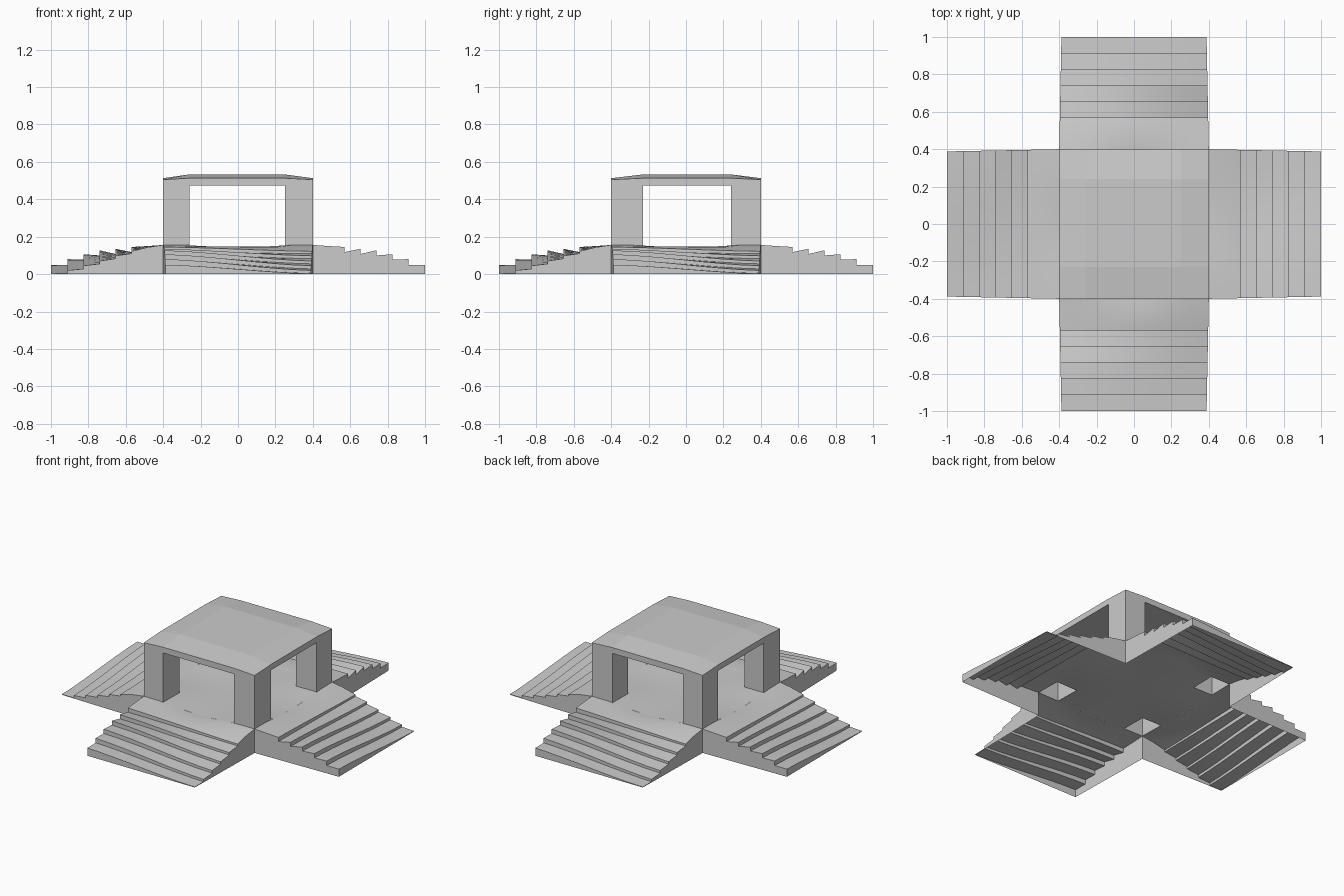
import bpy, bmesh
from math import pi
from mathutils import Matrix

if "Cube" in bpy.data.objects:
    bpy.data.objects.remove(bpy.data.objects["Cube"])

XI, YI = (-0.26, 0.25), (-0.23, 0.24)      # inner pillar faces
XS = [-0.4, XI[0], -0.13, 0, 0.13, XI[1], 0.4]
YS = [-0.4, YI[0], -0.12, 0, 0.12, YI[1], 0.4]
CEIL = 0.475


def smooth(t):
    t = max(0, min(1, t))
    return t * t * (3 - 2 * t)


def floor_z(x, y):
    return 0.139 + 0.017 * smooth(abs(x) / 0.32) * smooth(abs(y) / 0.32)


def roof_z(x, y):
    ex, ey = abs(x) > 0.39, abs(y) > 0.39
    return 0.505 if ex and ey else 0.513 if ex or ey else 0.533


def finish(name, bm, angle=None):
    bmesh.ops.remove_doubles(bm, verts=bm.verts, dist=1e-5)
    mesh = bpy.data.meshes.new(name)
    bm.to_mesh(mesh)
    bm.free()
    obj = bpy.data.objects.new(name, mesh)
    bpy.context.collection.objects.link(obj)
    if angle:
        bpy.ops.object.select_all(action='DESELECT')
        obj.select_set(True)
        bpy.context.view_layer.objects.active = obj
        bpy.ops.object.shade_smooth_by_angle(angle=angle)
    return obj


def face(bm, pts):
    return bm.faces.new([bm.verts.new(p) for p in pts])


def sheet(bm, xs, ys, zf, holes=False, flip=False):
    for i in range(len(xs) - 1):
        for j in range(len(ys) - 1):
            if holes and i in (0, len(xs) - 2) and j in (0, len(ys) - 2):
                continue
            q = [(xs[i], ys[j]), (xs[i + 1], ys[j]),
                 (xs[i + 1], ys[j + 1]), (xs[i], ys[j + 1])]
            if flip:
                q.reverse()
            face(bm, [(x, y, zf(x, y)) for x, y in q])


# dished floor with open squares under the pillars
bm = bmesh.new()
sheet(bm, XS, YS, floor_z, holes=True)
finish("floor", bm, 0.4)

# hollow corner pillars
for sx, xi, xn in ((-0.4, XI[0], "left"), (0.4, XI[1], "right")):
    for sy, yi, yn in ((-0.4, YI[0], "front"), (0.4, YI[1], "back")):
        bm = bmesh.new()
        x0, x1, y0, y1 = min(sx, xi), max(sx, xi), min(sy, yi), max(sy, yi)
        c = [(x0, y0), (x1, y0), (x1, y1), (x0, y1)]
        for k in range(4):
            a, b = c[k], c[(k + 1) % 4]
            face(bm, [(*a, floor_z(*a)), (*b, floor_z(*b)),
                      (*b, CEIL), (*a, CEIL)])
        finish(f"{yn}_{xn}_pillar", bm)

# gently domed roof, fascia and ceiling
bm = bmesh.new()
rx = [-0.4, XI[0], XI[1], 0.4]
ry = [-0.4, YI[0], YI[1], 0.4]
sheet(bm, rx, ry, roof_z)
sheet(bm, rx, ry, lambda x, y: CEIL, holes=True, flip=True)
ring = ([(x, -0.4) for x in rx] + [(0.4, y) for y in ry[1:]]
        + [(x, 0.4) for x in rx[-2::-1]] + [(-0.4, y) for y in ry[-2::-1]])
for a, b in zip(ring, ring[1:]):
    face(bm, [(*a, CEIL), (*b, CEIL), (*b, roof_z(*b)), (*a, roof_z(*a))])
finish("roof", bm)

# twisted stairs: distance from centre, height at the high side, at the low side
EDGES = [1.0, 0.912, 0.826, 0.74, 0.655, 0.57]
LIP_HI = [0.05, 0.08, 0.106, 0.127, 0.135, 0.145]
END_HI = [0.05, 0.078, 0.1, 0.108, 0.118]
LIP_LO = [0.003, 0.02, 0.045, 0.07, 0.098, 0.122]
END_LO = [0.005, 0.028, 0.055, 0.083, 0.11]
profile = [(1.0, 0, 0)]
for k, r in enumerate(EDGES):
    profile.append((r, LIP_HI[k], LIP_LO[k]))
    if k < 5:
        profile.append((EDGES[k + 1], END_HI[k], END_LO[k]))
profile += [(0.485, 0.15, 0.143), (0.4, None, None)]


def stair_point(p, t):
    r, hi, lo = p
    half = 0.388 + 0.012 * (1 - r) / 0.6
    x = half * (2 * t - 1)
    if hi is None:
        return (x, -r, floor_z(x, -r))
    mix = 0.35 * t + 0.65 * smooth(t)
    return (x, -r, hi + (lo - hi) * mix)


for turn, side in enumerate(("front", "right", "back", "left")):
    bm = bmesh.new()
    n = 8
    for i in range(n):
        for p, q in zip(profile, profile[1:]):
            face(bm, [stair_point(p, i / n), stair_point(p, (i + 1) / n),
                      stair_point(q, (i + 1) / n), stair_point(q, i / n)])
    # side walls down to the ground
    for t in (0, 1):
        for p, q in zip(profile[1:], profile[2:]):
            a, b = stair_point(p, t), stair_point(q, t)
            if abs(a[1] - b[1]) < 1e-6:
                continue
            w = [(a[0], a[1], 0), (b[0], b[1], 0), b, a]
            face(bm, w if t else w[::-1])
    bmesh.ops.rotate(bm, verts=bm.verts, cent=(0, 0, 0),
                     matrix=Matrix.Rotation(turn * pi / 2, 3, 'Z'))
    finish(f"{side}_stairs", bm, 0.5)
